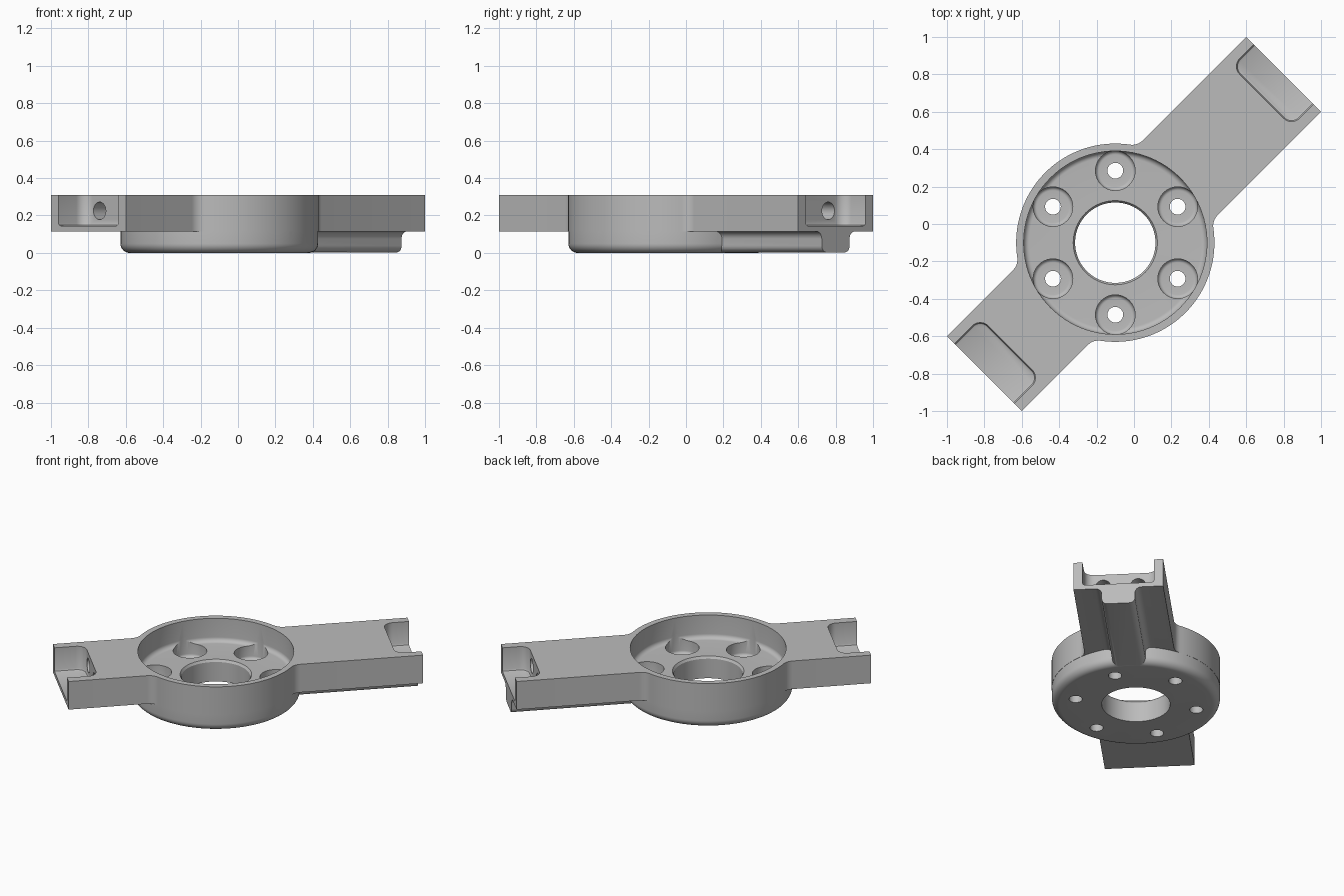
import bpy, bmesh
from math import sin, cos, pi, atan2, sqrt
from mathutils import Matrix

cube = bpy.data.objects.get("Cube")
if cube:
    bpy.data.objects.remove(cube)

grey = bpy.data.materials.new("plain grey")
grey.use_nodes = True
colour = (0.5, 0.5, 0.5, 1)
grey.diffuse_color = colour
grey.node_tree.nodes["Principled BSDF"].inputs["Base Color"].default_value = colour

# Main sizes; modelled with the hub on the origin and the arms along x
HUB_R, HALF_W, FILLET = 0.53, 0.283, 0.08
ARM_LONG, ARM_SHORT = 1.273, -0.99
ARM_BASE, TOP = 0.115, 0.31


def loft(name, rings):
    """Solid skinned through equal rings of points, capped at both ends."""
    bm = bmesh.new()
    loops = [[bm.verts.new(p) for p in ring] for ring in rings]
    n = len(loops[0])
    for a, b in zip(loops, loops[1:]):
        for i in range(n):
            j = (i + 1) % n
            bm.faces.new((a[i], a[j], b[j], b[i]))
    bm.faces.new(loops[0][::-1])
    bm.faces.new(loops[-1])
    bmesh.ops.recalc_face_normals(bm, faces=bm.faces)
    mesh = bpy.data.meshes.new(name)
    bm.to_mesh(mesh)
    bm.free()
    mesh.materials.append(grey)
    obj = bpy.data.objects.new(name, mesh)
    bpy.context.collection.objects.link(obj)
    return obj


def arc(cx, cy, r, start, end, n=8):
    return [(cx + r * cos(start + (end - start) * i / n),
             cy + r * sin(start + (end - start) * i / n)) for i in range(n + 1)]


def lathe(name, profile, x=0, y=0, n=96):
    """Turn an (r, z) profile about a vertical axis."""
    return loft(name, [[(px, py, z) for px, py in arc(x, y, r, 0, 2 * pi, n)[:-1]]
                       for r, z in profile])


def combine(target, tool, operation):
    mod = target.modifiers.new(operation, "BOOLEAN")
    mod.operation, mod.object, mod.solver = operation, tool, "EXACT"
    bpy.context.view_layer.objects.active = target
    bpy.ops.object.modifier_apply(modifier=mod.name)
    bpy.data.objects.remove(tool)


# Arms and round hub outline with filleted junctions
fy = HALF_W + FILLET
fx = sqrt((HUB_R + FILLET) ** 2 - fy ** 2)
a = atan2(fy, fx)
half = [(ARM_LONG, HALF_W)]
half += arc(fx, fy, FILLET, 1.5 * pi, pi + a)
half += arc(0, 0, HUB_R, a, pi - a, 56)[1:-1]
half += arc(-fx, fy, FILLET, -a, -pi / 2)
half += [(ARM_SHORT, HALF_W)]
outline = half + [(x, -y) for x, y in reversed(half)]
body = loft("bracket_body", [[(x, y, z) for x, y in outline] for z in (ARM_BASE, TOP)])

# Lower hub with a rounded bottom edge
r = HUB_R - 0.001
pan = lathe("lower_hub", arc(r - 0.05, 0.05, 0.05, -pi / 2, 0) + [(r, 0.2)])
combine(body, pan, "UNION")

# Rounded rib with coved sides under the long arm
side = [(0.145, 0.13)] + arc(0.145, ARM_BASE - 0.04, 0.04, pi / 2, pi, 6)
side += arc(0.07, 0.038, 0.035, 0, -pi / 2, 6)
section = side + [(-y, z) for y, z in reversed(side)]
rib = loft("arm_rib", [[(x, y, z) for y, z in section] for x in (0.3, ARM_LONG)])
combine(body, rib, "UNION")

# Open bowl and centre bore
bowl = lathe("bowl_cutter", [(0.49, 0.4)] + arc(0.46, 0.18, 0.03, 0, -pi / 2)
             + [(0.225, 0.15), (0.215, 0.135), (0.215, -0.1)])
combine(body, bowl, "DIFFERENCE")

# Six counterbored bolt holes
for i in range(6):
    t = pi / 4 + i * pi / 3
    bolt = lathe("bolt_cutter", [(0.106, 0.2)] + arc(0.086, 0.08, 0.02, 0, -pi / 2, 5)
                 + [(0.042, 0.06), (0.042, -0.1)], 0.385 * cos(t), 0.385 * sin(t), 40)
    combine(body, bolt, "DIFFERENCE")


def pocket_ring(wall, end, z, inset):
    """Rounded pocket outline, open past the arm end."""
    d = 1 if end > wall else -1
    rad, w = 0.06 - inset, 0.226
    corner = arc(0.06, w - 0.06, rad, pi / 2, pi)
    pts = [(abs(end - wall) + 0.1, w - inset)] + corner
    pts += [(x, -y) for x, y in reversed(pts)]
    return [(wall + d * x, y, z) for x, y in pts]


# End pockets, each with two blind holes in its back wall
for wall, end in ((1.107, ARM_LONG), (-0.795, ARM_SHORT)):
    d = 1 if end > wall else -1
    pocket = loft("pocket_cutter", [pocket_ring(wall, end, z, inset) for z, inset in
                                    ((0.145, 0.015), (0.15, 0.005), (0.16, 0), (0.4, 0))])
    combine(body, pocket, "DIFFERENCE")
    for y in (-0.11, 0.11):
        circle = arc(y, 0.225, 0.047, 0, 2 * pi, 32)[:-1]
        hole = loft("hole_cutter", [[(x, py, pz) for py, pz in circle]
                                    for x in (wall - d * 0.25, wall + d * 0.05)])
        combine(body, hole, "DIFFERENCE")

# Turn onto the diagonal and centre
body.data.transform(Matrix.Translation((-0.1, -0.1, 0)) @ Matrix.Rotation(pi / 4, 4, "Z"))
bpy.ops.object.select_all(action="DESELECT")
body.select_set(True)
bpy.context.view_layer.objects.active = body
bpy.ops.object.shade_smooth_by_angle(angle=pi / 6)
